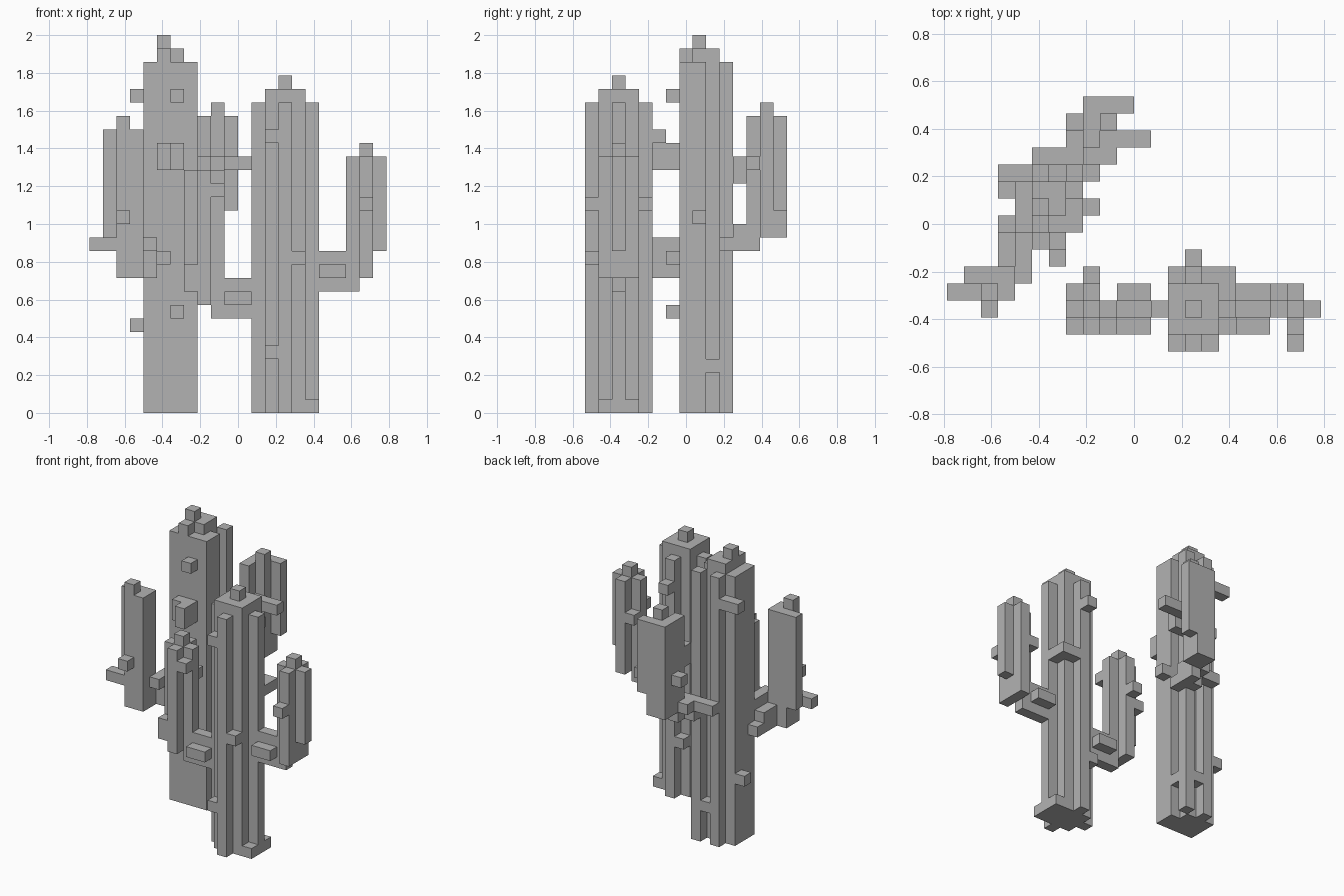
import bpy
import bmesh
from mathutils import Vector
from math import radians

UNIT = 2 / 28                       # edge of one block
ORIGIN = Vector((-11, -7.5, 0))     # grid corner that centres the model

default_cube = bpy.data.objects.get("Cube")
if default_cube:
    bpy.data.objects.remove(default_cube, do_unlink=True)

grey = bpy.data.materials.new("plain grey")
grey.use_nodes = True
colour = (0.45, 0.45, 0.45, 1)
grey.diffuse_color = colour
for node in grey.node_tree.nodes:
    if node.type == 'BSDF_PRINCIPLED':
        node.inputs["Base Color"].default_value = colour


def block(xs, ys, zs):
    """Cells of a box; each range is a single index or a (start, end) pair."""
    spans = [range(*s) if isinstance(s, tuple) else range(s, s + 1)
             for s in (xs, ys, zs)]
    return {(x, y, z) for x in spans[0] for y in spans[1] for z in spans[2]}


def thorns(*spots):
    """Single-block spikes."""
    return set(spots)


def ribs(x, y, reach, bottom, top):
    """Four ribs around a centre, one on each side."""
    cells = set()
    for dx, dy in ((reach, 0), (-reach, 0), (0, reach), (0, -reach)):
        cells |= block(x + dx, y + dy, (bottom, top))
    return cells


parts = {}

# Front cactus trunk: square core with a rib on every side
trunk = block((13, 16), (1, 4), (0, 24)) | ribs(14, 2, 2, 0, 23)
trunk |= block(14, 2, 24)
parts["front_cactus_trunk"] = trunk

# Corner collar, foot and spikes of the front trunk
collar = block((15, 17), 4, 15) | block(16, 3, 15)
feet = thorns((16, 1, 0), (16, 3, 0))
parts["front_cactus_thorns"] = collar | feet | thorns(
    (13, 0, 20), (13, 0, 4), (15, 0, 11), (14, 5, 20), (13, 4, 5))


def side_arm(start, end, centre, bottom, top, outward):
    """Elbow with thin flanges, ending in an upright cross-shaped column."""
    inner, outer = centre - outward, centre + outward
    elbow = block((start, end), 2, (bottom, bottom + 3))
    for y in (1, 3):
        elbow |= block((start, end), y, bottom + 1)
        elbow |= block(centre, y, (bottom + 1, top))
    upright = block(centre, 2, (bottom + 1, top + 1))
    upright |= block(inner, 2, (bottom, top))
    upright |= block(outer, 2, (bottom + 3, top))
    return elbow | upright


# Arms of the front cactus
parts["front_cactus_left_arm"] = side_arm(
    17, 19, 20, 9, 19, 1) | thorns((20, 0, 15), (19, 3, 15))
parts["front_cactus_right_arm"] = side_arm(
    10, 12, 8, 7, 18, -1) | block(7, 1, (9, 11)) | thorns(
    (9, 1, 16), (8, 4, 14), (7, 3, 13))

# Tall cactus trunk: square block with grooves cut in the back corner
tall = block((4, 8), (7, 11), (0, 26))
tall -= block(7, 9, (0, 26))
tall -= block(6, 10, (0, 26))
tall -= block(4, 10, (0, 26))
tall |= thorns((7, 9, 3), (6, 10, 3))
crown = block(5, (7, 10), 26) | block(6, (8, 10), 26) | block(5, 8, 27)
parts["tall_cactus_trunk"] = tall | crown

# Spikes and bumps of the tall trunk
bump = block((5, 7), 6, (18, 20)) | block(6, 5, (18, 20))
parts["tall_cactus_thorns"] = bump | block((3, 5), 10, 23) | thorns(
    (6, 6, 23), (6, 6, 7), (3, 9, 6), (8, 8, 14))

# Front arm of the tall cactus, with its stepped joint
arm = block((2, 4), (3, 5), (10, 21)) | block(1, 4, (12, 21))
arm |= block(2, 3, 21)
joint = block(4, (4, 7), 12) | block((3, 5), (5, 7), (10, 12))
joint |= thorns((3, 7, 10), (5, 6, 11))
parts["tall_cactus_front_arm"] = arm | joint
parts["tall_cactus_front_arm_thorns"] = block(
    (0, 2), 3, 12) | thorns((2, 2, 14))

# Back arm of the tall cactus
arm = block((8, 10), (13, 15), (13, 22)) | block(8, 12, (12, 22))
arm |= block(10, 14, (15, 22)) | block(9, 13, 22)
joint = block((7, 9), 11, (12, 14)) | block((8, 10), 11, (17, 19))
joint |= block(8, 10, 12) | block((5, 7), 11, 13)
parts["tall_cactus_back_arm"] = arm | joint
parts["tall_cactus_back_arm_thorns"] = block((10, 12), 12, 18) | block(
    9, 12, 18) | thorns((7, 13, 16), (7, 12, 13))

# Face corners of a block for each outward direction
SIDES = []
for axis in range(3):
    for sign in (0, 1):
        a, b = (axis + 1) % 3, (axis + 2) % 3
        corners = []
        for u, v in ((0, 0), (1, 0), (1, 1), (0, 1)):
            corner = Vector((0, 0, 0))
            corner[axis], corner[a], corner[b] = sign, u, v
            corners.append(corner)
        if not sign:
            corners.reverse()
        step = [0, 0, 0]
        step[axis] = 2 * sign - 1
        SIDES.append((tuple(step), corners))

everything = set().union(*parts.values())


def build(name, cells):
    """Skin the outside of the cells and merge flat neighbours."""
    bm = bmesh.new()
    for cell in sorted(cells):
        for step, corners in SIDES:
            if tuple(c + s for c, s in zip(cell, step)) in everything:
                continue
            base = Vector(cell) + ORIGIN
            bm.faces.new([bm.verts.new((base + c) * UNIT) for c in corners])
    bmesh.ops.remove_doubles(bm, verts=bm.verts, dist=UNIT / 100)
    bmesh.ops.dissolve_limit(bm, angle_limit=radians(1),
                             verts=bm.verts, edges=bm.edges)
    mesh = bpy.data.meshes.new(name)
    bm.to_mesh(mesh)
    bm.free()
    mesh.materials.append(grey)
    obj = bpy.data.objects.new(name, mesh)
    bpy.context.collection.objects.link(obj)


used = set()
for part_name, part_cells in parts.items():
    build(part_name, part_cells - used)
    used |= part_cells
